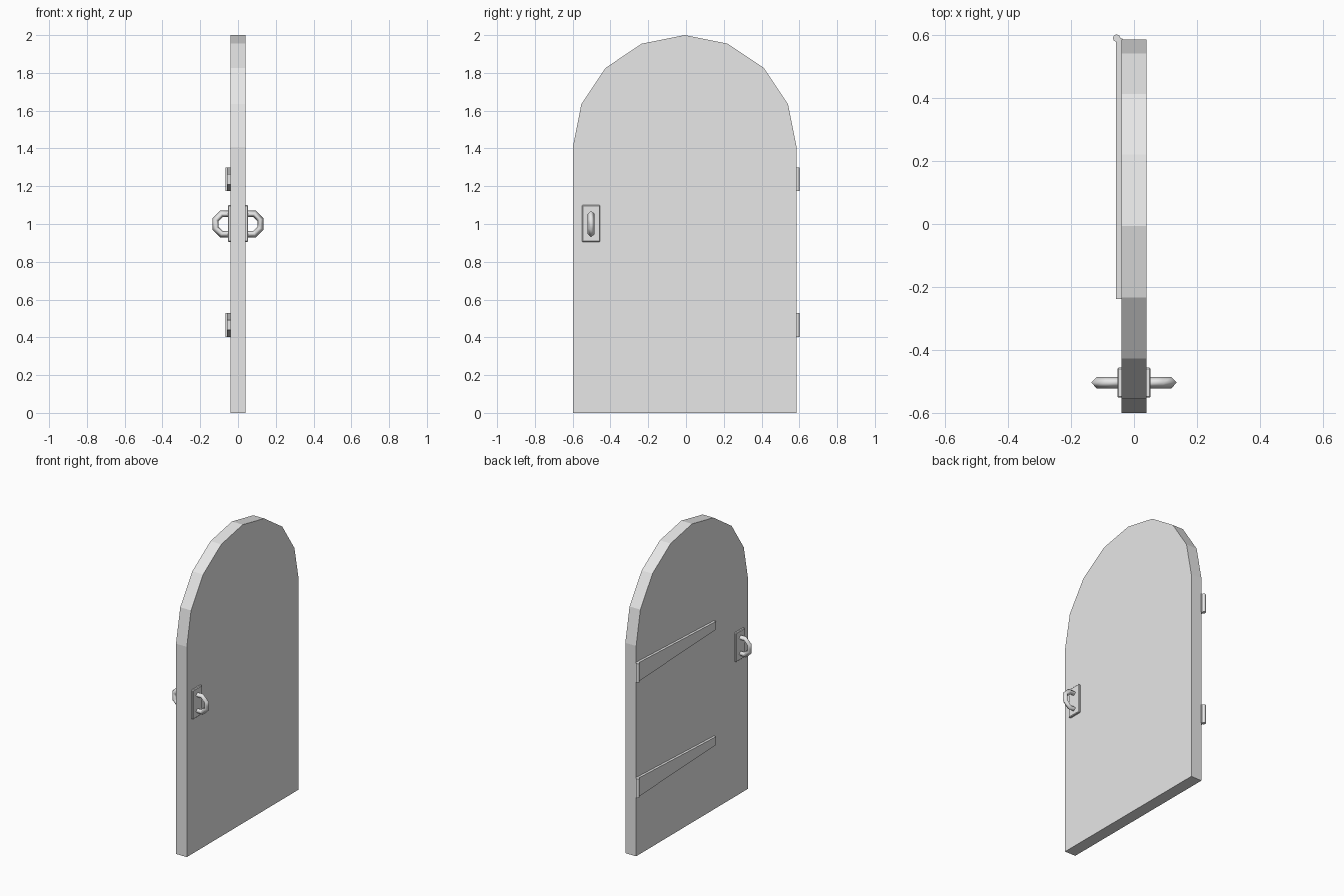
import bpy
import bmesh
from math import pi, cos, sin

if "Cube" in bpy.data.objects:
    bpy.data.objects.remove(bpy.data.objects["Cube"], do_unlink=True)

grey = bpy.data.materials.new("light_grey")
grey.use_nodes = True
COLOUR = (0.8, 0.8, 0.8, 1)
grey.diffuse_color = COLOUR
grey.node_tree.nodes["Principled BSDF"].inputs["Base Color"].default_value = COLOUR


def finish(name, bm):
    bmesh.ops.recalc_face_normals(bm, faces=bm.faces)
    mesh = bpy.data.meshes.new(name)
    bm.to_mesh(mesh)
    bm.free()
    mesh.materials.append(grey)
    obj = bpy.data.objects.new(name, mesh)
    bpy.context.collection.objects.link(obj)
    return obj


def slab(name, outline, x0, x1):
    """Extrude a (y, z) outline from x0 to x1."""
    bm = bmesh.new()
    face = bm.faces.new([bm.verts.new((x0, y, z)) for y, z in outline])
    out = bmesh.ops.extrude_face_region(bm, geom=[face])
    moved = [v for v in out["geom"] if isinstance(v, bmesh.types.BMVert)]
    bmesh.ops.translate(bm, verts=moved, vec=(x1 - x0, 0, 0))
    return finish(name, bm)


HALF = 0.04
MID, RADIUS, SPRING = -0.007, 0.592, 1.408

# Door leaf with a faceted round head
arch = [(MID + RADIUS * cos(i * pi / 8), SPRING + RADIUS * sin(i * pi / 8)) for i in range(9)]
slab("door_leaf", [(MID - RADIUS, 0), (MID + RADIUS, 0)] + arch, -HALF, HALF)

# Handle plates and ring pulls on both faces
for side, label in ((1, "left"), (-1, "right")):
    plate = slab("handle_plate_" + label,
                 [(-0.55, 0.905), (-0.455, 0.905), (-0.455, 1.1), (-0.55, 1.1)],
                 side * 0.036, side * 0.053)
    bevel = plate.modifiers.new("soft_edge", "BEVEL")
    bevel.width = 0.004
    bevel.segments = 1

    bpy.ops.mesh.primitive_torus_add(
        major_segments=8, minor_segments=4, major_radius=0.058, minor_radius=0.018,
        location=(side * 0.065, -0.5025, 1.0), rotation=(pi / 2, 0, 0))
    ring = bpy.context.object
    ring.name = "ring_pull_" + label
    # Turn the octagon so that a flat side points outward
    ring.rotation_euler = (pi / 2, pi / 8, 0)
    ring.data.materials.append(grey)
    bpy.ops.object.shade_smooth()

# Tapered strap hinges with a knuckle at the door edge
for z, label in ((0.465, "lower"), (1.237, "upper")):
    slab("hinge_strap_" + label,
         [(0.588, z - 0.063), (0.588, z + 0.063), (-0.237, z + 0.027), (-0.237, z - 0.027)],
         -0.057, -0.036)
    bpy.ops.mesh.primitive_cylinder_add(vertices=8, radius=0.012, depth=0.126,
                                        location=(-0.055, 0.589, z))
    knuckle = bpy.context.object
    knuckle.name = "hinge_knuckle_" + label
    knuckle.data.materials.append(grey)
    bpy.ops.object.shade_smooth_by_angle(angle=pi / 3)
